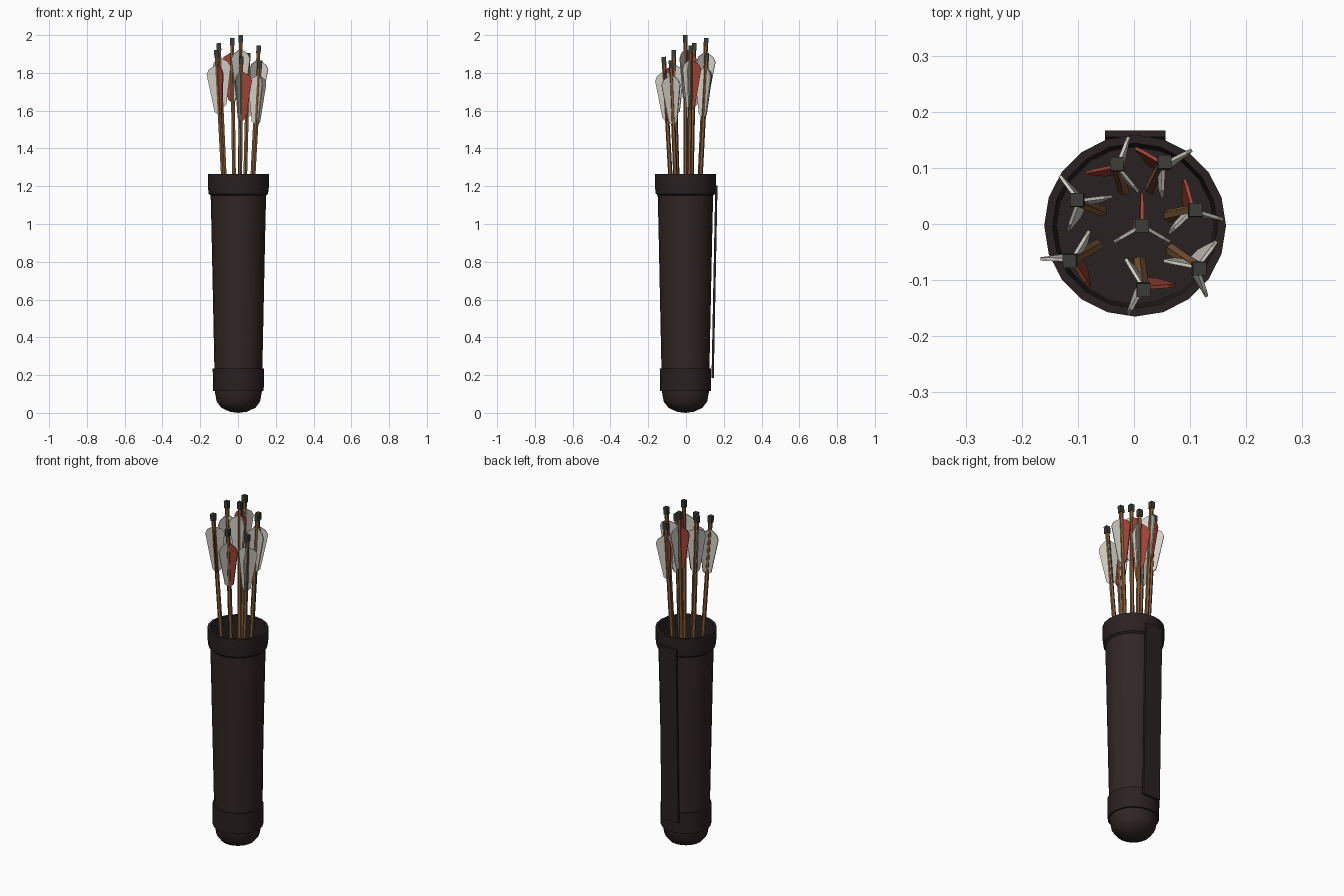
import bpy, bmesh, math
from mathutils import Vector, Matrix

if "Cube" in bpy.data.objects:
    bpy.data.objects.remove(bpy.data.objects["Cube"])


def material(name, rgb):
    m = bpy.data.materials.new(name)
    m.diffuse_color = (*rgb, 1)
    m.use_nodes = True
    m.node_tree.nodes["Principled BSDF"].inputs["Base Color"].default_value = m.diffuse_color
    return m


LEATHER = material("dark leather", (0.030, 0.019, 0.018))
TRIM = material("leather trim", (0.023, 0.015, 0.016))
WOOD = material("shaft wood", (0.23, 0.11, 0.045))
NOCK = material("nock grey", (0.045, 0.045, 0.040))
WHITE = material("white feather", (0.65, 0.62, 0.56))
RED = material("red feather", (0.36, 0.06, 0.04))
CENTRE = Vector((0.002, -0.003, 0))


def make(name, bm, mat, matrix=Matrix(), smooth=False):
    bmesh.ops.recalc_face_normals(bm, faces=bm.faces)
    me = bpy.data.meshes.new(name)
    bm.to_mesh(me)
    bm.free()
    me.materials.append(mat)
    ob = bpy.data.objects.new(name, me)
    bpy.context.collection.objects.link(ob)
    ob.matrix_world = matrix
    if smooth:
        bpy.ops.object.select_all(action='DESELECT')
        ob.select_set(True)
        bpy.context.view_layer.objects.active = ob
        bpy.ops.object.shade_smooth_by_angle(angle=math.radians(40))
    return ob


def lathe(name, profile, mat, sides=20, closed=False):
    """Spin a (radius, height) profile around the vertical axis."""
    bm = bmesh.new()
    verts = [bm.verts.new((r, 0, z)) for r, z in profile]
    pairs = list(zip(verts, verts[1:]))
    if closed:
        pairs.append((verts[-1], verts[0]))
    edges = [bm.edges.new(p) for p in pairs]
    bmesh.ops.spin(bm, geom=verts + edges, cent=(0, 0, 0), axis=(0, 0, 1),
                   angle=math.tau, steps=sides, use_duplicate=False)
    bmesh.ops.remove_doubles(bm, verts=bm.verts, dist=0.0005)
    return make(name, bm, mat, Matrix.Translation(CENTRE), smooth=True)


def box(name, size, centre, mat, matrix=Matrix()):
    bm = bmesh.new()
    bmesh.ops.create_cube(bm, size=1, matrix=Matrix.Translation(centre) @ Matrix.Diagonal((*size, 1)))
    return make(name, bm, mat, matrix)


# Quiver tube with rounded bottom
lathe("quiver_body", [(0, 0), (0.045, 0.006), (0.09, 0.027), (0.115, 0.06), (0.125, 0.115),
                      (0.127, 0.235), (0.143, 1.0), (0.147, 1.16)], LEATHER)
# Band near the bottom
lathe("lower_band", [(0.12, 0.115), (0.134, 0.115), (0.136, 0.235), (0.12, 0.235)], TRIM, closed=True)
# Thick rim, inner wall and inner floor
lathe("quiver_rim", [(0.146, 1.15), (0.157, 1.16), (0.162, 1.20), (0.162, 1.265), (0.147, 1.265),
                     (0.140, 1.0), (0, 1.0)], TRIM)
# Flat strap down the back
tilt = math.atan2(0.020, 1.02)
box("back_strap", (0.108, 0.012, 1.02), (0, 0, 0), TRIM,
    Matrix.Translation((0.002, 0.151, 0.695)) @ Matrix.Rotation(-tilt, 4, 'X'))


def feather(name, angle, mat, matrix):
    """Thin vane standing out from the shaft; the shaft top is the origin."""
    outline = [(0.004, -0.075), (0.045, -0.100), (0.058, -0.125), (0.026, -0.325), (0.004, -0.345)]
    bm = bmesh.new()
    face = bm.faces.new([bm.verts.new((r, -0.003, z)) for r, z in outline])
    ext = bmesh.ops.extrude_face_region(bm, geom=[face])
    moved = [v for v in ext["geom"] if isinstance(v, bmesh.types.BMVert)]
    bmesh.ops.translate(bm, verts=moved, vec=(0, 0.006, 0))
    make(name, bm, mat, matrix @ Matrix.Rotation(math.radians(angle), 4, 'Z'))


def arrow(i, x, y, z, angle, has_red):
    top, base = Vector((x, y, z)), Vector((x * 0.57, y * 0.57, 0.98))
    axis = top - base
    turn = Vector((0, 0, 1)).rotation_difference(axis).to_matrix().to_4x4()
    mat = Matrix.Translation(top) @ turn
    length = axis.length - 0.03
    bm = bmesh.new()
    bmesh.ops.create_cone(bm, cap_ends=True, segments=6, radius1=0.0115, radius2=0.0115, depth=length,
                          matrix=Matrix.Translation((0, 0, -0.03 - length / 2)))
    make(f"arrow_shaft_{i}", bm, WOOD, mat)
    box(f"arrow_nock_{i}", (0.024, 0.024, 0.04), (0, 0, -0.02), NOCK, mat)
    for k in range(3):
        feather(f"arrow_feather_{i}_{k}", angle + 120 * k, RED if has_red and k == 0 else WHITE, mat)


# Arrows: tip position, direction of first feather, whether that feather is red
ARROWS = [(0.015, -0.003, 2.0, 90, True), (-0.031, 0.107, 1.985, 190, True),
          (0.055, 0.111, 1.905, 148, True), (0.110, 0.025, 1.945, 104, True),
          (0.117, -0.080, 1.865, 50, False), (0.017, -0.118, 1.885, 2, True),
          (-0.115, -0.066, 1.92, -60, True), (-0.102, 0.043, 1.957, 128, False)]
for i, a in enumerate(ARROWS, 1):
    arrow(i, *a)
